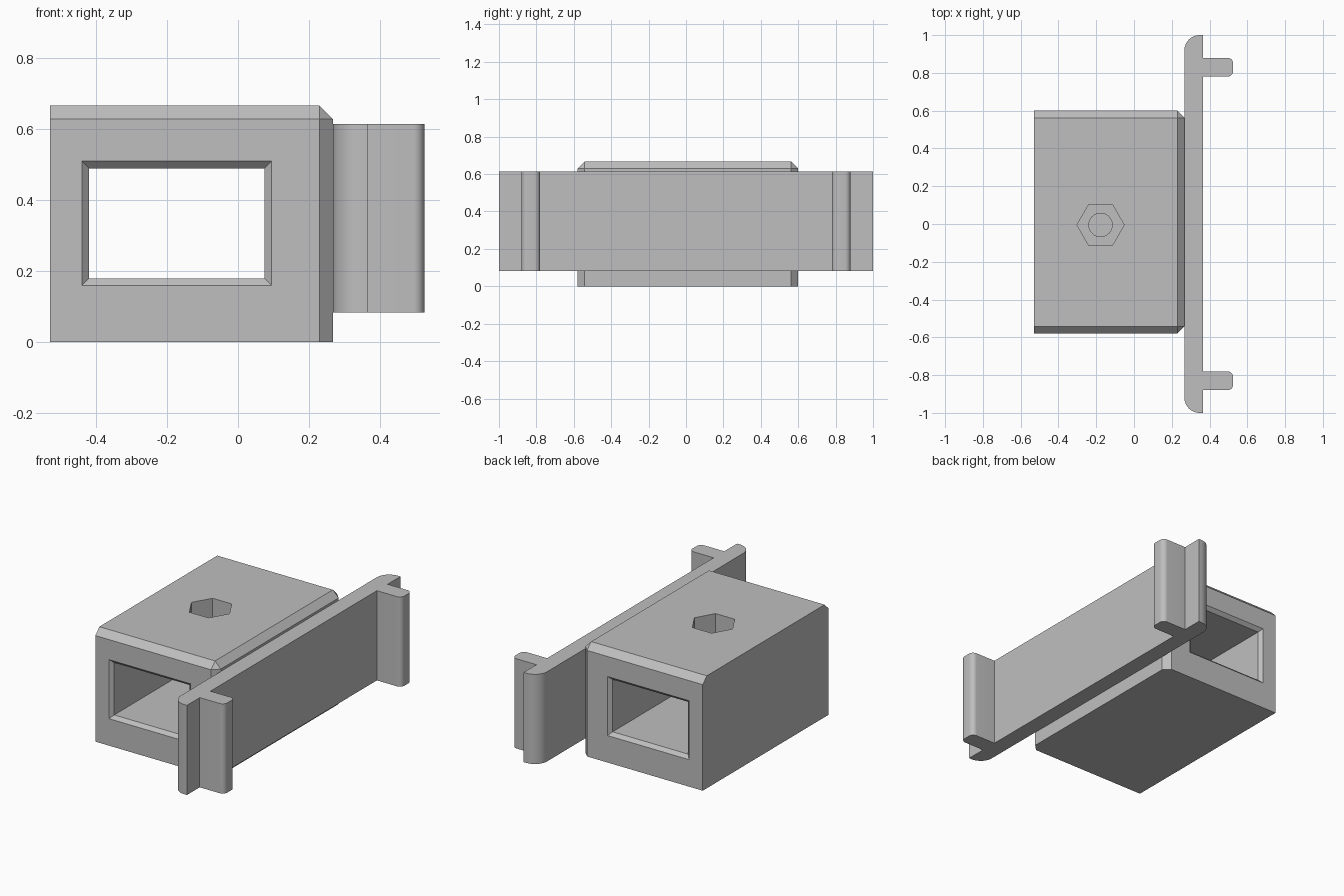
import bpy, bmesh
from math import sin, cos, pi
from mathutils import Vector

if "Cube" in bpy.data.objects:
    bpy.data.objects.remove(bpy.data.objects["Cube"])

grey = bpy.data.materials.new("plain_grey")
grey.use_nodes = True
colour = (0.52, 0.52, 0.52, 1)
grey.diffuse_color = colour
grey.node_tree.nodes["Principled BSDF"].inputs["Base Color"].default_value = colour


def finish(name, bm):
    bmesh.ops.recalc_face_normals(bm, faces=bm.faces)
    mesh = bpy.data.meshes.new(name)
    bm.to_mesh(mesh)
    bm.free()
    mesh.materials.append(grey)
    obj = bpy.data.objects.new(name, mesh)
    bpy.context.collection.objects.link(obj)
    return obj


def loft(name, rings):
    """Skin a closed solid through rings of equal point count."""
    bm = bmesh.new()
    loops = [[bm.verts.new(p) for p in ring] for ring in rings]
    n = len(loops[0])
    for a, b in zip(loops, loops[1:]):
        for i in range(n):
            j = (i + 1) % n
            bm.faces.new((a[i], a[j], b[j], b[i]))
    bm.faces.new(loops[0])
    bm.faces.new(loops[-1])
    return finish(name, bm)


def prism(name, outline, z0, z1):
    return loft(name, [[(p[0], p[1], z) for p in outline] for z in (z0, z1)])


def circle(cx, cy, r, n):
    return [(cx + r * cos(2 * pi * i / n), cy + r * sin(2 * pi * i / n)) for i in range(n)]


def rounded(corners, steps=8):
    """Outline from (x, y, radius) square corners."""
    out = []
    for i, (x, y, r) in enumerate(corners):
        p = Vector((x, y))
        if r == 0:
            out.append(p)
            continue
        before = (Vector(corners[i - 1][:2]) - p).normalized()
        after = (Vector(corners[(i + 1) % len(corners)][:2]) - p).normalized()
        for k in range(steps + 1):
            t = k / steps * pi / 2
            out.append(p + r * (before * (1 - sin(t)) + after * (1 - cos(t))))
    return out


def select_only(obj):
    bpy.ops.object.select_all(action="DESELECT")
    obj.select_set(True)
    bpy.context.view_layer.objects.active = obj


def cut(target, cutter):
    cutter.hide_render = True
    mod = target.modifiers.new(cutter.name, "BOOLEAN")
    mod.operation = "DIFFERENCE"
    mod.solver = "EXACT"
    mod.object = cutter
    select_only(target)
    bpy.ops.object.modifier_apply(modifier=mod.name)
    bpy.data.objects.remove(cutter)


# Housing block, chamfered along the top and the plate-side edges
LEFT, RIGHT, FRONT, BACK, TOP = -0.53, 0.267, -0.58, 0.6, 0.667
bm = bmesh.new()
bmesh.ops.create_cube(bm, size=1)
for v in bm.verts:
    v.co = (RIGHT if v.co.x > 0 else LEFT, BACK if v.co.y > 0 else FRONT, TOP if v.co.z > 0 else 0)


def chamfered(edge):
    a, b = (v.co for v in edge.verts)
    on_right = min(a.x, b.x) > 0
    on_top = min(a.z, b.z) > 0
    upright = abs(a.z - b.z) > 0.1
    on_left = max(a.x, b.x) < 0
    return (on_top and not on_left) or (on_right and upright)


bmesh.ops.bevel(bm, geom=[e for e in bm.edges if chamfered(e)], offset=0.038,
                segments=1, affect="EDGES", profile=0.5)
housing = finish("housing", bm)


# Window tunnel with flared mouths at both ends
def window(y, grow):
    x0, x1, z0, z1 = -0.42 - grow, 0.075 + grow, 0.18 - grow, 0.49 + grow
    return [(x0, y, z0), (x1, y, z0), (x1, y, z1), (x0, y, z1)]


cut(housing, loft("tunnel_cutter", [
    window(FRONT - 0.02, 0.04), window(FRONT + 0.02, 0),
    window(BACK - 0.02, 0), window(BACK + 0.02, 0.04)]))

# Hexagonal nut pocket with a bolt hole below it
cut(housing, prism("nut_cutter", circle(-0.177, -0.005, 0.125, 6), 0.54, 0.8))
cut(housing, prism("bolt_cutter", circle(-0.177, -0.005, 0.062, 32), 0.4, 0.7))

# Long side plate with rounded ends and two outward fins
half = [(0.267, 1, 0.08), (0.365, 1, 0), (0.365, 0.88, 0),
        (0.525, 0.88, 0.03), (0.525, 0.78, 0.03), (0.365, 0.78, 0)]
corners = half + [(x, -y, r) for x, y, r in reversed(half)]
plate = prism("side_plate", rounded(corners), 0.083, 0.615)
select_only(plate)
bpy.ops.object.shade_smooth_by_angle(angle=pi / 6)
